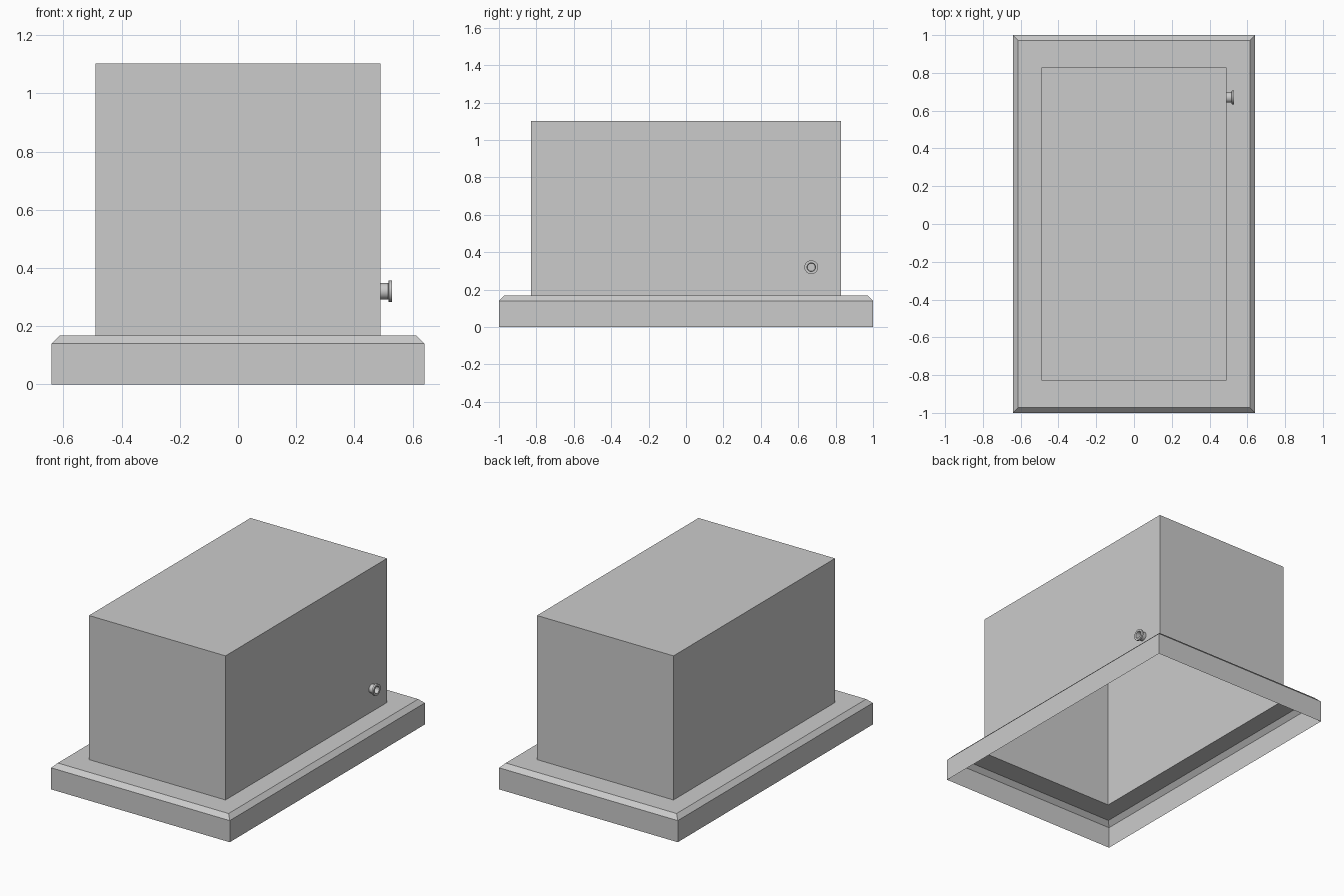
import bpy
import bmesh
import math

cube = bpy.data.objects.get("Cube")
if cube:
    bpy.data.objects.remove(cube, do_unlink=True)

# One plain grey for the whole model
grey = bpy.data.materials.new("light_grey")
grey.use_nodes = True
colour = (0.6, 0.6, 0.6, 1)
grey.diffuse_color = colour
grey.node_tree.nodes["Principled BSDF"].inputs["Base Color"].default_value = colour


def loft(name, rings, cap_end=False):
    """Join successive rings of points into an open sheet."""
    bm = bmesh.new()
    loops = [[bm.verts.new(p) for p in ring] for ring in rings]
    for low, high in zip(loops, loops[1:]):
        n = len(low)
        for i in range(n):
            j = (i + 1) % n
            bm.faces.new((low[i], low[j], high[j], high[i]))
    if cap_end:
        bm.faces.new(loops[-1])
    mesh = bpy.data.meshes.new(name)
    bm.to_mesh(mesh)
    bm.free()
    mesh.materials.append(grey)
    obj = bpy.data.objects.new(name, mesh)
    bpy.context.collection.objects.link(obj)
    return obj


def rectangle(x, y, z):
    return [(-x, -y, z), (x, -y, z), (x, y, z), (-x, y, z)]


def circle(x, radius, centre_y=0.67, centre_z=0.32, sides=24):
    angles = [math.tau * i / sides for i in range(sides)]
    return [(x, centre_y + radius * math.cos(a), centre_z + radius * math.sin(a))
            for a in angles]


# Base flange with a chamfered top edge, open underneath
wall_x, wall_y, flange_z = 0.49, 0.828, 0.168
loft("base_flange", [
    rectangle(0.641, 1.0, 0),
    rectangle(0.641, 1.0, 0.14),
    rectangle(0.613, 0.972, flange_z),
    rectangle(wall_x, wall_y, flange_z),
])

# Tall hollow cover, closed at the top only
loft("box_cover", [
    rectangle(wall_x, wall_y, flange_z),
    rectangle(wall_x, wall_y, 1.103),
], cap_end=True)

# Hollow side nozzle with a lip
profile = [(0.49, 0.028), (0.516, 0.028), (0.518, 0.037), (0.529, 0.037),
           (0.529, 0.023), (0.492, 0.021)]
nozzle = loft("side_nozzle", [circle(x, r) for x, r in profile], cap_end=True)

bpy.ops.object.select_all(action="DESELECT")
nozzle.select_set(True)
bpy.context.view_layer.objects.active = nozzle
bpy.ops.object.shade_smooth_by_angle(angle=math.radians(30))
